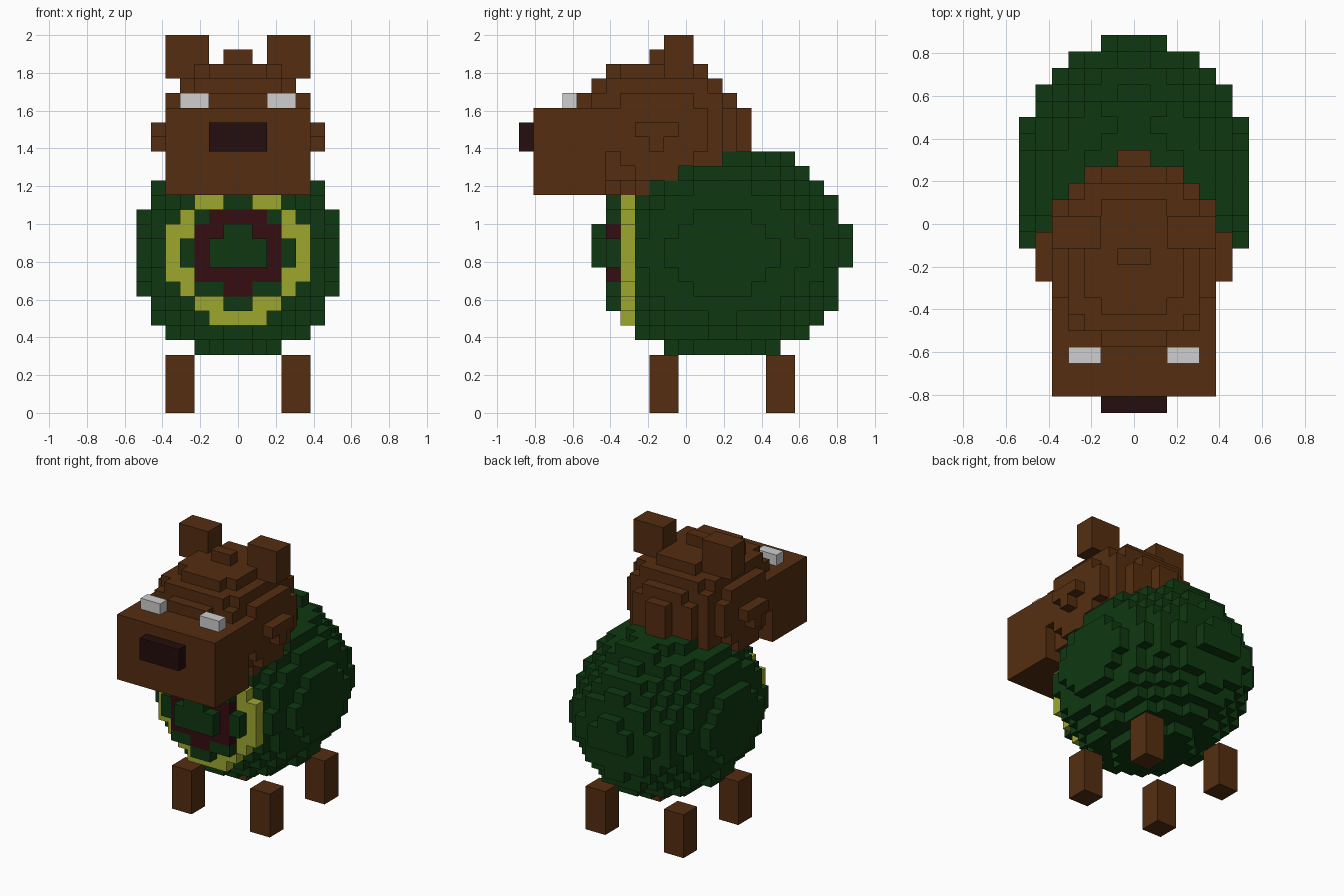
import bpy, bmesh

if "Cube" in bpy.data.objects:
    bpy.data.objects.remove(bpy.data.objects["Cube"])

V = 1 / 13          # voxel size
Y0 = 11.5           # voxel offset that centres depth


def material(name, rgb):
    m = bpy.data.materials.new(name)
    m.diffuse_color = (*rgb, 1)
    m.use_nodes = True
    m.node_tree.nodes["Principled BSDF"].inputs["Base Color"].default_value = m.diffuse_color
    return m


GREEN = material("dark green", (0.0045, 0.040, 0.0055))
BROWN = material("brown", (0.090, 0.027, 0.0055))
YELLOW = material("olive yellow", (0.34, 0.39, 0.028))
RED = material("dark red", (0.035, 0.004, 0.005))
BLACK = material("nose black", (0.018, 0.004, 0.004))
WHITE = material("light grey", (0.62, 0.62, 0.62))


def finish(bm, name, mats):
    me = bpy.data.meshes.new(name)
    bm.normal_update()
    bm.to_mesh(me)
    bm.free()
    for m in mats:
        me.materials.append(m)
    ob = bpy.data.objects.new(name, me)
    bpy.context.collection.objects.link(ob)
    return ob


def box(name, x, y, z, mat):
    """Box from voxel ranges."""
    bm = bmesh.new()
    bmesh.ops.create_cube(bm, size=1)
    for v in bm.verts:
        v.co = [(r[1] if c > 0 else r[0]) * V for r, c in zip((x, (y[0] - Y0, y[1] - Y0), z), v.co)]
    return finish(bm, name, [mat])


def mirrored_box(name, x, y, z, mat):
    box(name + "_right", x, y, z, mat)
    box(name + "_left", (-x[1], -x[0]), y, z, mat)


def voxels(name, inside, mats, paint=lambda x, y, z: 0):
    """Outer shell of all voxels whose centre passes the inside test."""
    cells = {(i, j, k) for i in range(-9, 9) for j in range(24) for k in range(26)
             if inside(i + .5, j + .5, k + .5)}
    bm = bmesh.new()
    pool = {}

    def vert(p):
        if p not in pool:
            pool[p] = bm.verts.new((p[0] * V, (p[1] - Y0) * V, p[2] * V))
        return pool[p]

    for c in sorted(cells):
        for a in range(3):
            for s in (0, 1):
                n = list(c)
                n[a] += 1 if s else -1
                if tuple(n) in cells:
                    continue
                loop = []
                for du, dv in ((0, 0), (1, 0), (1, 1), (0, 1)):
                    p = list(c)
                    p[a] += s
                    p[(a + 1) % 3] += du
                    p[(a + 2) % 3] += dv
                    loop.append(vert(tuple(p)))
                f = bm.faces.new(loop if s else loop[::-1])
                f.material_index = paint(*(q + .5 for q in c))
    return finish(bm, name, mats)


# Round body, with coloured rings on its front layers
def in_body(x, y, z):
    if y == 18.5 and z == 17.5 and abs(x) < 2:
        return True
    return (x / 7.2) ** 2 + ((z - 11.05) / 7.2) ** 2 + ((y - 14) / 8.72) ** 2 <= 1


def paint_body(x, y, z):
    if y == 7.5:
        return 1
    if y == 6.5 and x * x + (z - 11.05) ** 2 < 2.95 ** 2:
        return 2
    return 0


voxels("body", in_body, [GREEN, YELLOW, RED], paint_body)

# Round head
voxels("head", lambda x, y, z: x * x + .82 * (y - 9.5) ** 2 + 1.17 * (z - 19.4) ** 2 <= 31.25, [BROWN])

# Snout, nose, eyes and ears
box("snout", (-5, 5), (1, 6), (15, 21), BROWN)
box("nose", (-2, 2), (0, 1), (18, 20), BLACK)
mirrored_box("eye", (2, 4), (3, 4), (21, 22), WHITE)
mirrored_box("ear", (2, 5), (10, 12), (23, 26), BROWN)

# Legs
mirrored_box("front_leg", (3, 5), (9, 11), (0, 4), BROWN)
mirrored_box("back_leg", (3, 5), (17, 19), (0, 4), BROWN)
